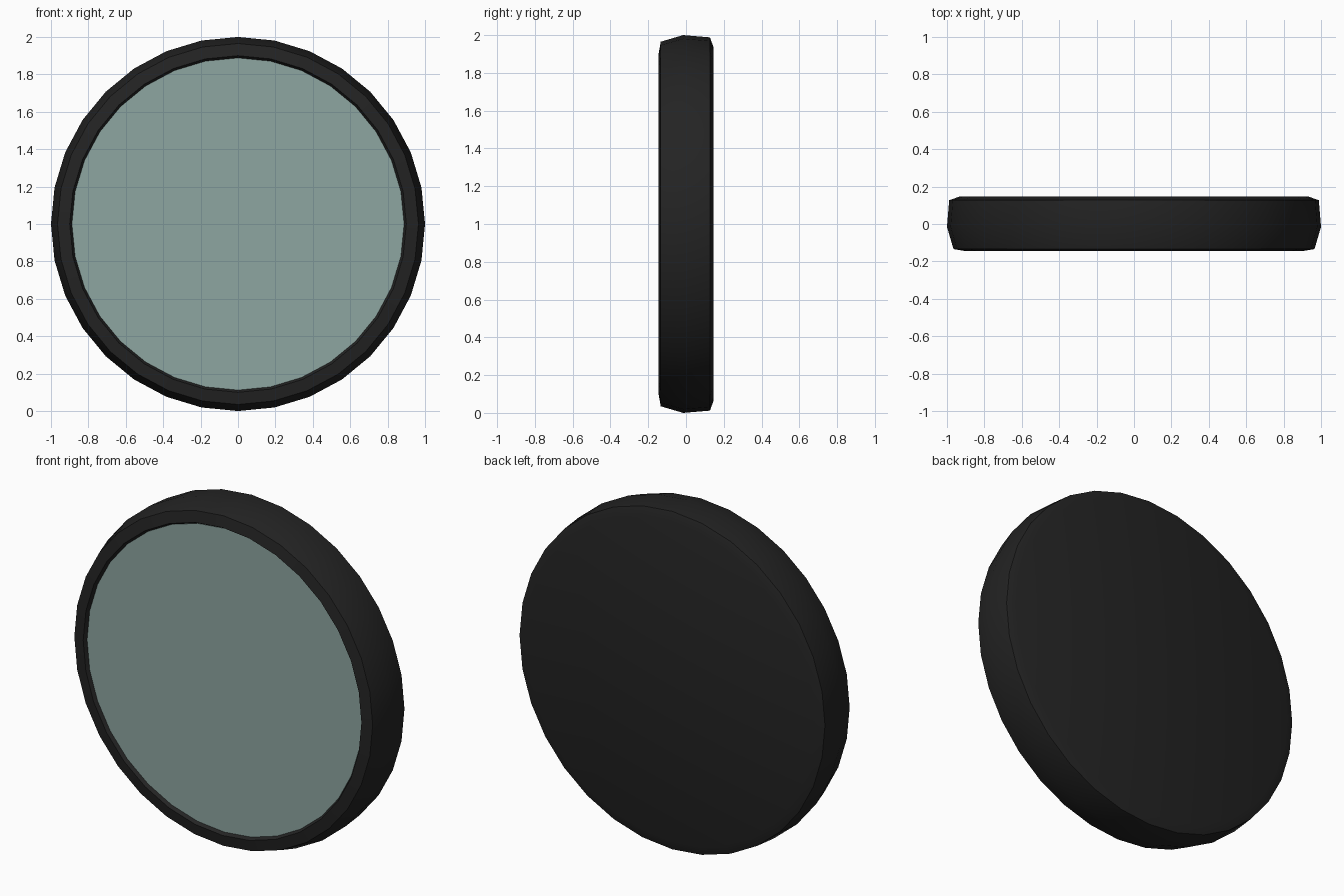
import bpy, math

if "Cube" in bpy.data.objects:
    bpy.data.objects.remove(bpy.data.objects["Cube"])

SIDES = 32


def material(name, rgb):
    m = bpy.data.materials.new(name)
    m.diffuse_color = (*rgb, 1)
    m.use_nodes = True
    m.node_tree.nodes["Principled BSDF"].inputs["Base Color"].default_value = m.diffuse_color
    return m


def lathe(name, profile, mat):
    """Spin (radius, y) points round the horizontal y axis; radius 0 is never used, ends are capped on request."""
    verts, faces = [], []
    for r, y in profile:
        for i in range(SIDES):
            a = 2 * math.pi * i / SIDES
            verts.append((r * math.sin(a), y, 1 + r * math.cos(a)))
    for k in range(len(profile) - 1):
        for i in range(SIDES):
            j = (i + 1) % SIDES
            faces.append((k * SIDES + i, k * SIDES + j, (k + 1) * SIDES + j, (k + 1) * SIDES + i))
    # cap both ends
    last = (len(profile) - 1) * SIDES
    faces.append(tuple(reversed(range(SIDES))))
    faces.append(tuple(range(last, last + SIDES)))
    me = bpy.data.meshes.new(name)
    me.from_pydata(verts, [], faces)
    me.materials.append(mat)
    ob = bpy.data.objects.new(name, me)
    bpy.context.collection.objects.link(ob)
    bpy.ops.object.select_all(action='DESELECT')
    ob.select_set(True)
    bpy.context.view_layer.objects.active = ob
    bpy.ops.object.mode_set(mode='EDIT')
    bpy.ops.mesh.select_all(action='SELECT')
    bpy.ops.mesh.normals_make_consistent(inside=False)
    bpy.ops.object.mode_set(mode='OBJECT')
    bpy.ops.object.shade_smooth_by_angle(angle=math.radians(30))
    return ob


black = material("black_casing", (0.017, 0.017, 0.017))
glass = material("grey_green_glass", (0.27, 0.38, 0.355))

# casing: recess floor, recess wall, front lip, rounded side, flat back
lathe("casing", [(0.887, -0.122), (0.90, -0.145), (0.965, -0.134), (1.0, -0.015),
                 (0.988, 0.127), (0.935, 0.146)], black)

# mirror plate set just inside the front lip
lathe("mirror_glass", [(0.888, -0.126), (0.888, -0.12)], glass)
